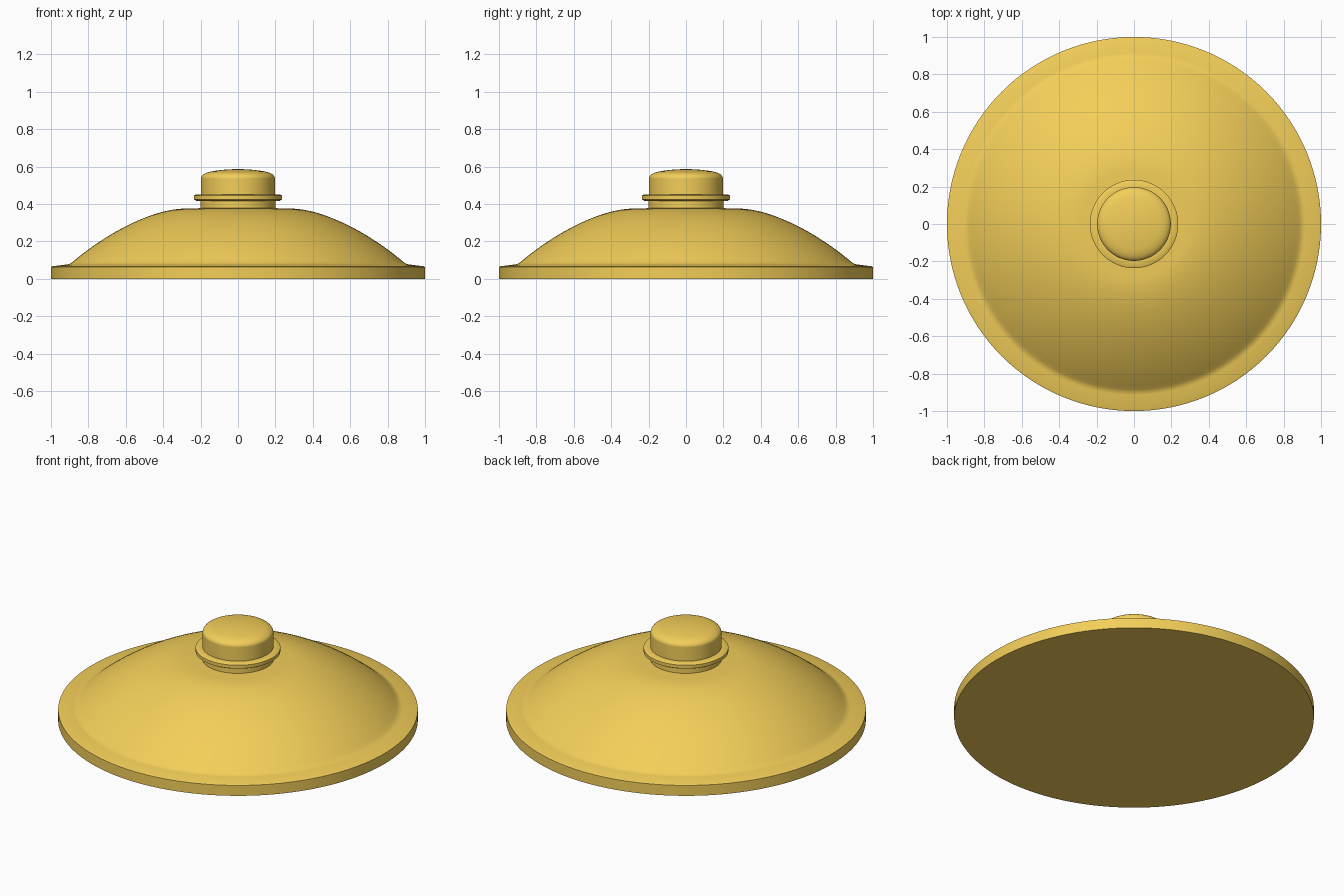
import bpy, bmesh, math
from mathutils import Vector
from mathutils.geometry import interpolate_bezier

if "Cube" in bpy.data.objects:
    bpy.data.objects.remove(bpy.data.objects["Cube"])

SEGMENTS = 128

brass = bpy.data.materials.new("golden_yellow")
brass.diffuse_color = (0.9, 0.62, 0.1, 1)
brass.use_nodes = True
brass.node_tree.nodes["Principled BSDF"].inputs["Base Color"].default_value = brass.diffuse_color


def bezier(a, b, c, d, n):
    """Sample a cubic curve in (radius, height)."""
    pts = interpolate_bezier(*[Vector((r, z, 0)) for r, z in (a, b, c, d)], n)
    return [(p.x, p.y) for p in pts]


def lathe(name, profile):
    """Spin a (radius, height) profile around z."""
    bm = bmesh.new()
    verts = [bm.verts.new((r, 0, z)) for r, z in profile]
    edges = [bm.edges.new(pair) for pair in zip(verts, verts[1:])]
    bmesh.ops.spin(bm, geom=verts + edges, cent=(0, 0, 0), axis=(0, 0, 1),
                   angle=math.tau, steps=SEGMENTS, use_merge=False)
    bmesh.ops.remove_doubles(bm, verts=bm.verts, dist=1e-5)
    bmesh.ops.recalc_face_normals(bm, faces=bm.faces)
    mesh = bpy.data.meshes.new(name)
    bm.to_mesh(mesh)
    bm.free()
    obj = bpy.data.objects.new(name, mesh)
    bpy.context.collection.objects.link(obj)
    mesh.materials.append(brass)
    bpy.context.view_layer.objects.active = obj
    obj.select_set(True)
    bpy.ops.object.shade_smooth_by_angle(angle=math.radians(35))
    obj.select_set(False)
    # Make the normals face outward on the open shell
    top = max(mesh.polygons, key=lambda p: p.center.z)
    if top.normal.z < 0:
        mesh.flip_normals()
    return obj


# Domed lid with a flat underside and a raised flat rim
rim = [(0, 0), (1.0, 0), (1.0, 0.064), (0.99, 0.068), (0.915, 0.077), (0.9, 0.08)]
dome = bezier((0.885, 0.09), (0.71, 0.24), (0.46, 0.375), (0.28, 0.376), 28)
lathe("domed_lid", rim + dome + [(0.2, 0.378)])

# Knob: neck, collar and a softly domed cap
neck_collar = [(0.2, 0.378), (0.2, 0.417), (0.222, 0.417), (0.236, 0.425),
               (0.236, 0.445), (0.222, 0.452), (0.197, 0.452), (0.197, 0.535)]
shoulder = bezier((0.197, 0.54), (0.194, 0.556), (0.178, 0.566), (0.15, 0.573), 8)
crown = bezier((0.14, 0.575), (0.1, 0.582), (0.05, 0.587), (0, 0.587), 8)
lathe("knob", neck_collar + shoulder + crown)
